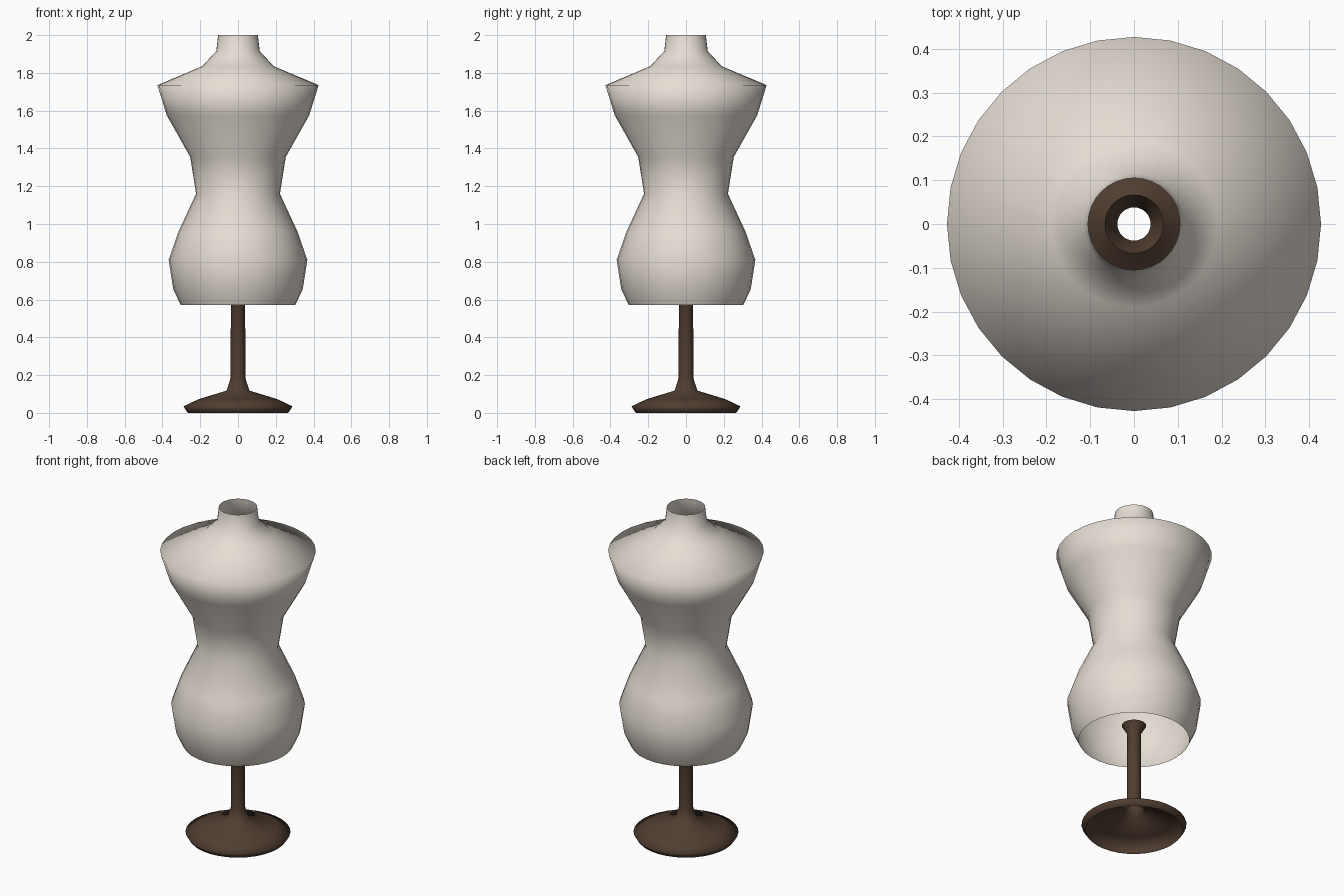
import bpy, bmesh
from math import cos, sin, tau

if "Cube" in bpy.data.objects:
    bpy.data.objects.remove(bpy.data.objects["Cube"])

SEGMENTS = 32


def material(name, color):
    mat = bpy.data.materials.new(name)
    mat.diffuse_color = color
    mat.use_nodes = True
    mat.node_tree.nodes["Principled BSDF"].inputs["Base Color"].default_value = mat.diffuse_color
    return mat


def lathe(name, profile, mat):
    """Open, smooth-shaded surface of revolution from (radius, z), bottom to top."""
    bm = bmesh.new()
    angles = [tau * i / SEGMENTS for i in range(SEGMENTS)]
    rings = [[bm.verts.new((r * cos(a), r * sin(a), z)) for a in angles]
             for r, z in profile]
    for low, high in zip(rings, rings[1:]):
        for i in range(SEGMENTS):
            j = (i + 1) % SEGMENTS
            face = bm.faces.new((low[i], low[j], high[j], high[i]))
            face.smooth = True
    mesh = bpy.data.meshes.new(name)
    bm.to_mesh(mesh)
    bm.free()
    mesh.materials.append(mat)
    obj = bpy.data.objects.new(name, mesh)
    bpy.context.collection.objects.link(obj)
    return obj


fabric = material("cream_fabric", (0.79, 0.73, 0.66, 1))
wood = material("dark_wood", (0.08, 0.047, 0.03, 1))

# Torso: thin shell, open at the hem and at the neck
lathe("torso", [
    (0.303, 0.57), (0.343, 0.655), (0.367, 0.81), (0.315, 0.96),
    (0.222, 1.16), (0.253, 1.355), (0.377, 1.575), (0.427, 1.735),
    (0.19, 1.835), (0.115, 1.915), (0.105, 2.0),
], fabric)

# Stand: hollow foot, slim post and flared top hidden inside the torso
lathe("stand", [
    (0.265, 0.0), (0.275, 0.012), (0.288, 0.035), (0.21, 0.072),
    (0.06, 0.118), (0.039, 0.185), (0.038, 0.61), (0.067, 0.66),
], wood)
